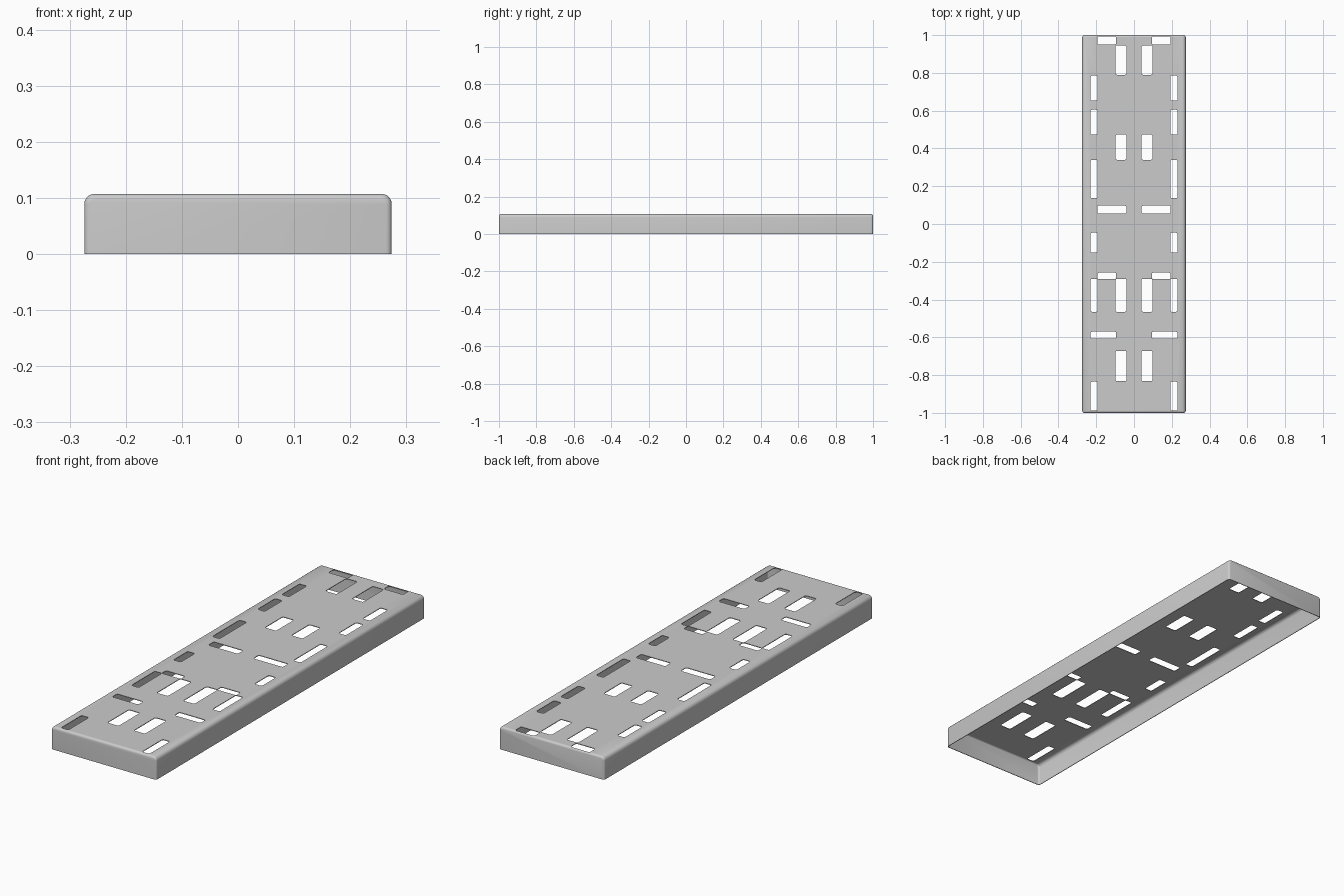
import bpy, bmesh, math

if "Cube" in bpy.data.objects:
    bpy.data.objects.remove(bpy.data.objects["Cube"])

W, L, H = 0.274, 1.0, 0.107     # half width, half length, height


def make_object(name, bm):
    bmesh.ops.recalc_face_normals(bm, faces=bm.faces)
    me = bpy.data.meshes.new(name)
    bm.to_mesh(me)
    bm.free()
    ob = bpy.data.objects.new(name, me)
    bpy.context.collection.objects.link(ob)
    return ob


# Tray: box with rounded top edges, open underneath
bm = bmesh.new()
bmesh.ops.create_cube(bm, size=1)
for v in bm.verts:
    v.co = (v.co.x * 2 * W, v.co.y * 2 * L, (v.co.z + 0.5) * H)
long_edges = [e for e in bm.edges
              if all(v.co.z > H / 2 for v in e.verts)
              and abs(e.verts[0].co.y - e.verts[1].co.y) > 1]
bmesh.ops.bevel(bm, geom=long_edges, offset=0.018, segments=5,
                profile=0.5, affect='EDGES')
end_edges = [e for e in bm.edges
             if abs(e.verts[0].co.y - e.verts[1].co.y) < 1e-4
             and not all(v.co.z < 1e-4 for v in e.verts)]
bmesh.ops.bevel(bm, geom=end_edges, offset=0.01, segments=3,
                profile=0.5, affect='EDGES')
bottom = [f for f in bm.faces if all(v.co.z < 1e-4 for v in f.verts)]
bmesh.ops.delete(bm, geom=bottom, context='FACES')
tray = make_object("slotted_tray", bm)

# Slots, mirrored about x = 0: x range, then the y ranges that share it
SLOTS = [
    ((0.192, 0.230), [(0.653, 0.786), (0.473, 0.605), (0.137, 0.340),
                      (-0.152, -0.046), (-0.465, -0.290), (-0.988, -0.835)]),
    ((0.040, 0.098), [(0.790, 0.945), (0.340, 0.473),
                      (-0.465, -0.290), (-0.832, -0.672)]),
    ((0.094, 0.194), [(0.950, 0.993), (-0.291, -0.258)]),
    ((0.040, 0.194), [(0.056, 0.097)]),
    ((0.094, 0.230), [(-0.607, -0.570)]),
]


def add_slot(bm, x0, x1, y0, y1, r=0.008):
    """Upright prism with rounded corners."""
    ring = []
    for k, (cx, cy) in enumerate([(x1 - r, y1 - r), (x0 + r, y1 - r),
                                  (x0 + r, y0 + r), (x1 - r, y0 + r)]):
        for i in range(4):
            a = math.radians(90 * k + 30 * i)
            ring.append(bm.verts.new((cx + r * math.cos(a),
                                      cy + r * math.sin(a), 0.075)))
    face = bm.faces.new(ring)
    ext = bmesh.ops.extrude_face_region(bm, geom=[face])
    for v in ext["geom"]:
        if isinstance(v, bmesh.types.BMVert):
            v.co.z = 0.15


bm = bmesh.new()
for (x0, x1), spans in SLOTS:
    for y0, y1 in spans:
        add_slot(bm, x0, x1, y0, y1)
        add_slot(bm, -x1, -x0, y0, y1)
cutter = make_object("slot_cutter", bm)
cutter.hide_render = True

# Thin sheet thickness, then punch the slots
bpy.context.view_layer.objects.active = tray
tray.select_set(True)
cutter.select_set(False)
sheet = tray.modifiers.new("sheet", 'SOLIDIFY')
sheet.thickness = 0.003
sheet.offset = -1
punch = tray.modifiers.new("punch", 'BOOLEAN')
punch.operation = 'DIFFERENCE'
punch.solver = 'EXACT'
punch.use_self = True
punch.object = cutter
for m in ("sheet", "punch"):
    bpy.ops.object.modifier_apply(modifier=m)
bpy.data.objects.remove(cutter)
bpy.ops.object.shade_smooth_by_angle(angle=math.radians(40))
